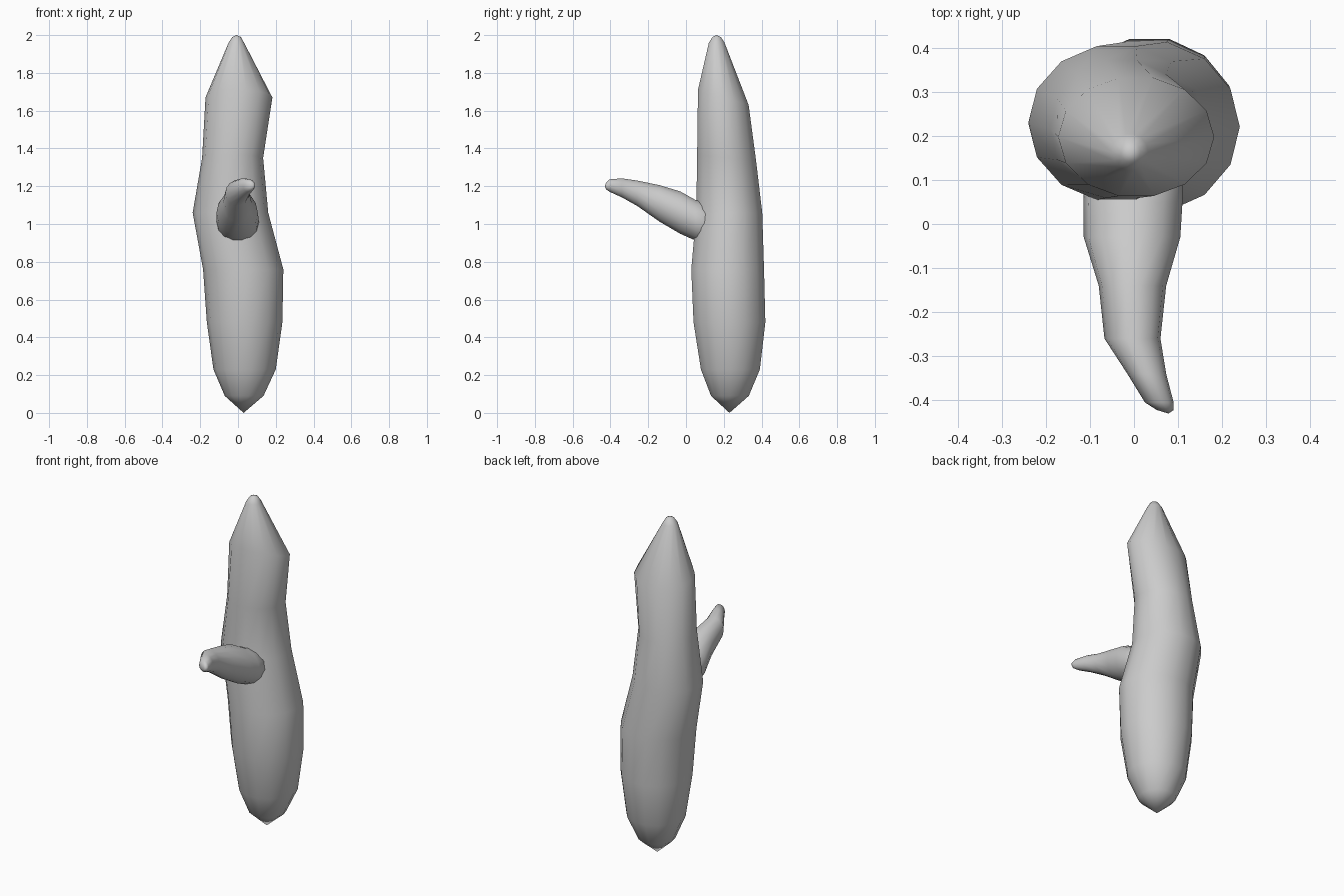
import bpy, bmesh, math
from mathutils import Vector

if "Cube" in bpy.data.objects:
    bpy.data.objects.remove(bpy.data.objects["Cube"])

SIDES = 14


def loft(name, start, rings, end, ring_point):
    """Skin elliptical rings into a closed smooth form with pointed ends."""
    bm = bmesh.new()
    loops = [[bm.verts.new(ring_point(r, math.tau * i / SIDES)) for i in range(SIDES)]
             for r in rings]
    for a, b in zip(loops, loops[1:]):
        for i in range(SIDES):
            j = (i + 1) % SIDES
            bm.faces.new((a[i], a[j], b[j], b[i]))
    for tip, loop in ((start, loops[0]), (end, loops[-1])):
        v = bm.verts.new(tip)
        for i in range(SIDES):
            bm.faces.new((v, loop[i], loop[(i + 1) % SIDES]))
    bmesh.ops.recalc_face_normals(bm, faces=bm.faces)
    for f in bm.faces:
        f.smooth = True
    me = bpy.data.meshes.new(name)
    bm.to_mesh(me)
    bm.free()
    ob = bpy.data.objects.new(name, me)
    bpy.context.collection.objects.link(ob)
    return ob


def upright(r, a):
    z, x0, x1, y0, y1, tilt = r
    dy = (y1 - y0) / 2 * math.sin(a)
    return Vector(((x0 + x1) / 2 + (x1 - x0) / 2 * math.cos(a),
                   (y0 + y1) / 2 + dy, z + tilt * dy))


def forward(r, a):
    y, x0, x1, z0, z1 = r
    return Vector(((x0 + x1) / 2 + (x1 - x0) / 2 * math.cos(a), y,
                   (z0 + z1) / 2 + (z1 - z0) / 2 * math.sin(a)))


# Main trunk: height, x range, y range, ring tilt
trunk = loft("trunk", (0.03, 0.23, 0.0), [
    (0.09, -0.07, 0.135, 0.08 + 0.05, 0.335, 0),
    (0.23, -0.13, 0.20, 0.075, 0.395, 0),
    (0.48, -0.165, 0.235, 0.035, 0.425, 0),
    (0.76, -0.185, 0.24, 0.023, 0.418, 0),
    (1.06, -0.24, 0.16, 0.05, 0.408, 0),
    (1.35, -0.19, 0.133, 0.055, 0.375, -0.1),
    (1.67, -0.172, 0.182, 0.06, 0.335, -0.3),
    (1.96, -0.05, 0.032, 0.12, 0.205, 0),
    (1.99, -0.03, 0.015, 0.14, 0.185, 0),
], (-0.008, 0.16, 2.0), upright)

# Side branch: depth, x range, z range
branch = loft("branch", (0, 0.2, 1.0), [
    (0.14, -0.11, 0.11, 0.88, 1.11),
    (0.05, -0.115, 0.11, 0.91, 1.13),
    (-0.03, -0.114, 0.105, 0.945, 1.175),
    (-0.14, -0.08, 0.073, 1.01, 1.208),
    (-0.26, -0.067, 0.06, 1.095, 1.232),
    (-0.34, -0.015, 0.073, 1.14, 1.243),
    (-0.405, 0.025, 0.09, 1.17, 1.237),
    (-0.422, 0.052, 0.09, 1.182, 1.222),
], (0.078, -0.43, 1.2), forward)
